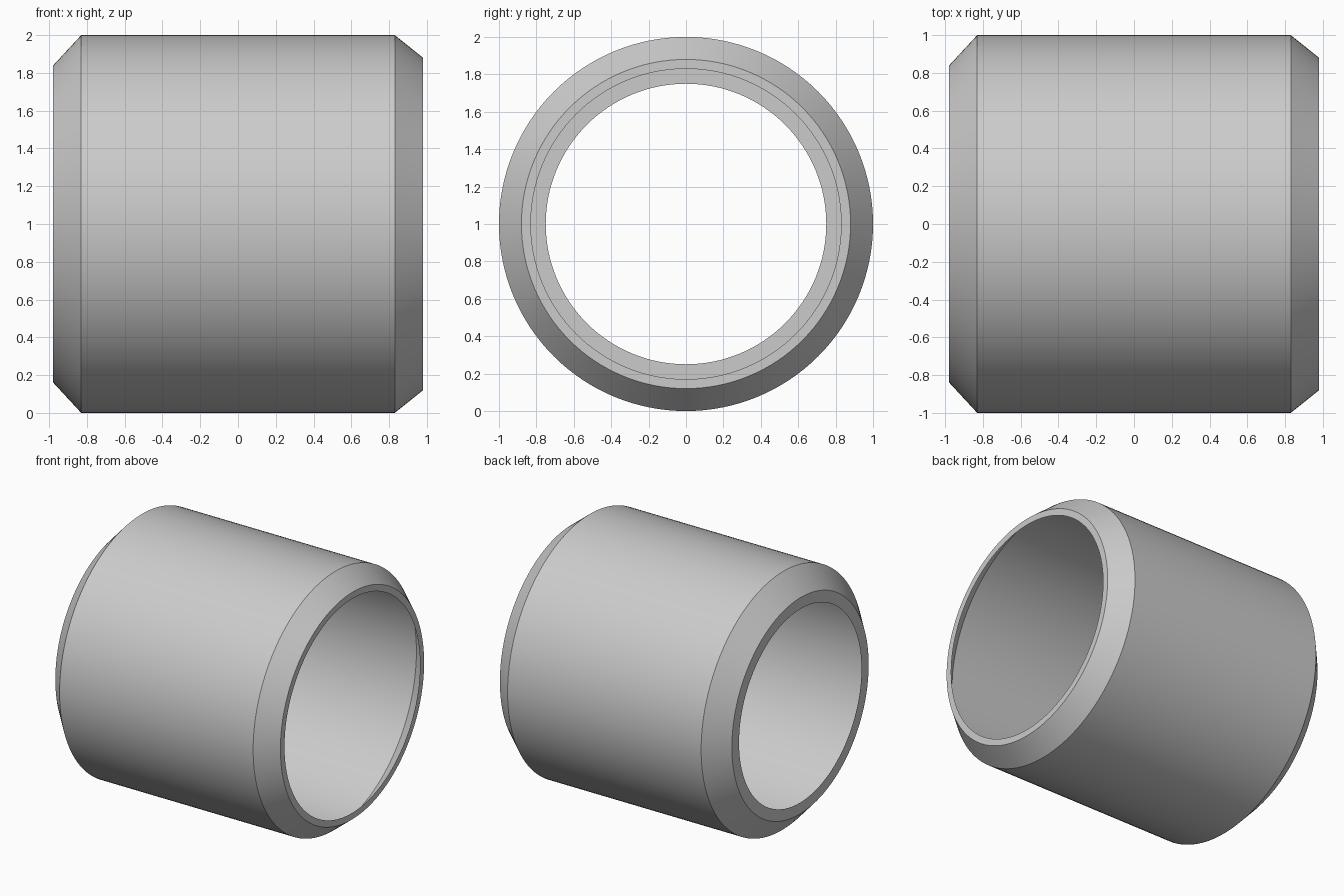
import bpy, bmesh, math
from mathutils import Vector

cube = bpy.data.objects.get("Cube")
if cube:
    bpy.data.objects.remove(cube, do_unlink=True)

SEGMENTS = 128
HALF_LENGTH = 0.98
CHAMFER_X = 0.83

# Plain grey metal
grey = bpy.data.materials.new("grey_metal")
grey.use_nodes = True
colour = (0.6, 0.6, 0.6, 1)
grey.diffuse_color = colour
grey.node_tree.nodes["Principled BSDF"].inputs["Base Color"].default_value = colour

# Open thin-shell section as (x, radius): end rim, chamfer, wall, chamfer, end rim
section = [
    (-HALF_LENGTH, 0.75), (-HALF_LENGTH, 0.838),
    (-CHAMFER_X, 1.0), (CHAMFER_X, 1.0),
    (HALF_LENGTH, 0.88), (HALF_LENGTH, 0.83),
]

# Revolve the section around the lengthwise axis
bm = bmesh.new()
verts = [bm.verts.new((x, 0, r)) for x, r in section]
edges = [bm.edges.new((a, b)) for a, b in zip(verts, verts[1:])]
bmesh.ops.spin(bm, geom=verts + edges, cent=Vector(), axis=Vector((1, 0, 0)),
               angle=math.tau, steps=SEGMENTS, use_merge=True)
bmesh.ops.remove_doubles(bm, verts=bm.verts[:], dist=0.0001)
bmesh.ops.recalc_face_normals(bm, faces=bm.faces[:])

# Turn the shell outward
bm.normal_update()
if sum(f.normal.dot(f.calc_center_median()) for f in bm.faces) < 0:
    bmesh.ops.reverse_faces(bm, faces=bm.faces[:])

mesh = bpy.data.meshes.new("sleeve")
bm.to_mesh(mesh)
bm.free()
mesh.materials.append(grey)
sleeve = bpy.data.objects.new("sleeve", mesh)
sleeve.location.z = 1
bpy.context.collection.objects.link(sleeve)

# Smooth round walls with crisp rims
bpy.ops.object.select_all(action="DESELECT")
sleeve.select_set(True)
bpy.context.view_layer.objects.active = sleeve
bpy.ops.object.shade_smooth_by_angle(angle=math.radians(30))
